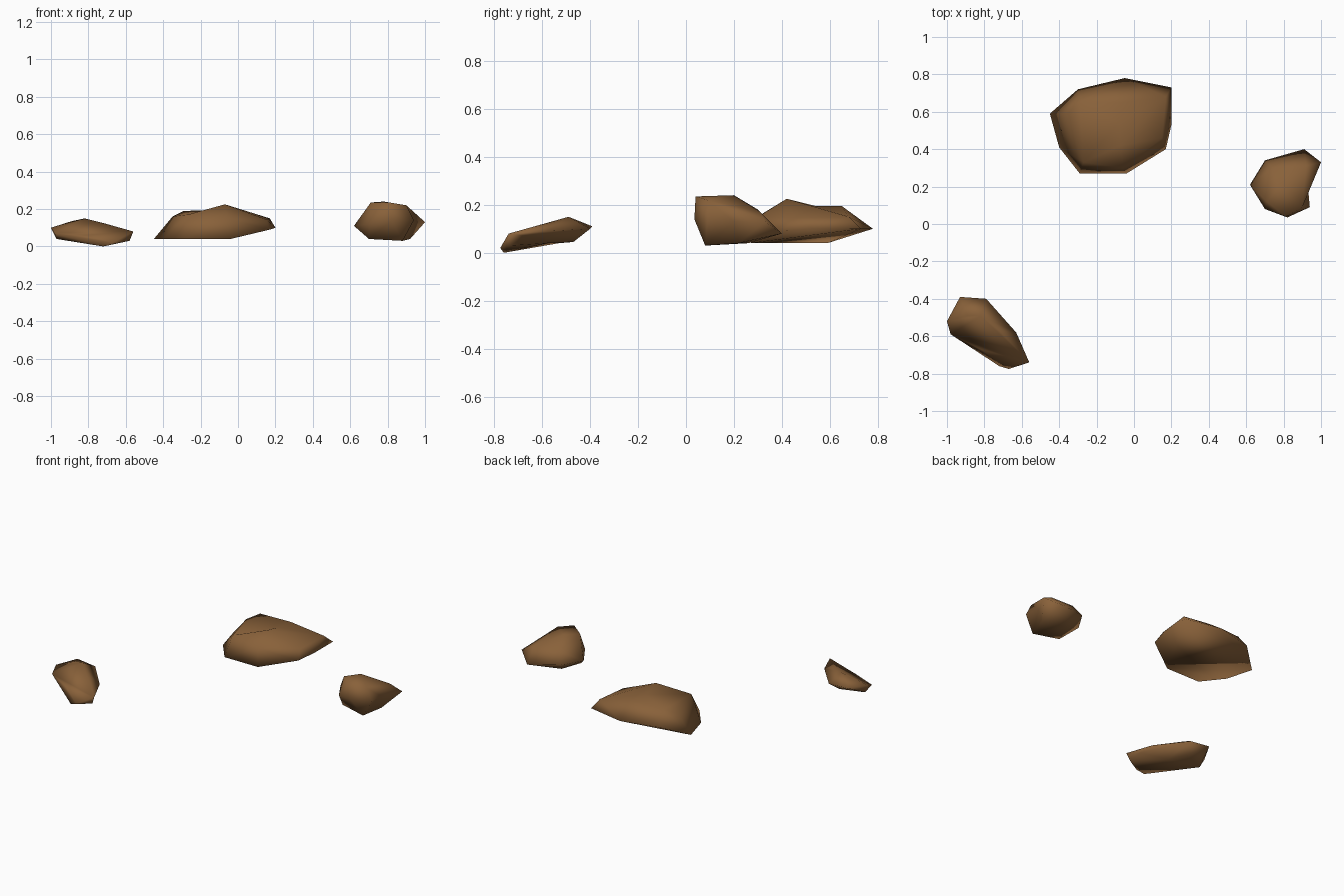
import bpy
import bmesh
from mathutils import Vector

default_cube = bpy.data.objects.get("Cube")
if default_cube:
    bpy.data.objects.remove(default_cube, do_unlink=True)

# One earthy brown for every rock
brown = bpy.data.materials.new("earth_brown")
brown.use_nodes = True
colour = (.25, .12, .042, 1)
brown.diffuse_color = colour
shader = next(n for n in brown.node_tree.nodes if n.type == 'BSDF_PRINCIPLED')
shader.inputs["Base Color"].default_value = colour
shader.inputs["Roughness"].default_value = .9


def rock(name, corners, dents=()):
    """Wrap a skin around the corner points, then push chosen corners inward."""
    bm = bmesh.new()
    for corner in corners:
        bm.verts.new(corner)
    pressed = [(bm.verts.new(outer), Vector(inner)) for outer, inner in dents]
    hull = bmesh.ops.convex_hull(bm, input=bm.verts[:])
    inside = set(hull["geom_interior"]) | set(hull["geom_unused"])
    for vert, inner in pressed:
        if vert not in inside:
            vert.co = inner
    loose = [v for v in bm.verts if not v.link_faces]
    bmesh.ops.delete(bm, geom=loose, context='VERTS')
    bmesh.ops.recalc_face_normals(bm, faces=bm.faces[:])
    for face in bm.faces:
        face.smooth = True
    mesh = bpy.data.meshes.new(name)
    bm.to_mesh(mesh)
    bm.free()
    mesh.materials.append(brown)
    obj = bpy.data.objects.new(name, mesh)
    bpy.context.collection.objects.link(obj)
    return obj


# Broad flat rock at the back, with a low ridge on top
rock("large_rock", [
    (-.45, .59, .04), (-.4, .41, .04), (-.29, .27, .04), (-.04, .27, .04),
    (.17, .4, .09), (.2, .53, .1), (.2, .73, .1), (-.05, .78, .1), (-.3, .72, .1),
    (-.35, .59, .16), (-.29, .65, .19), (-.07, .42, .225), (-.27, .33, .17),
    (-.06, .3, .15), (.17, .68, .15), (.15, .46, .145), (-.06, .65, .195),
], dents=[((-.1, .54, .23), (-.08, .54, .195))])

# Rounded rock on the left, with a notched spur
rock("round_rock", [
    (.71, .12, .235), (.81, .04, .235), (.78, .2, .24), (.9, .09, .22),
    (.74, .3, .18), (.62, .21, .11), (.7, .34, .11), (.91, .4, .08),
    (1, .33, .13), (.92, .31, .17), (.94, .09, .14), (.82, .035, .14),
    (.7, .08, .12), (.7, .12, .04), (.88, .08, .03), (.92, .22, .04), (.75, .26, .04),
], dents=[((1, .2, .14), (.93, .2, .13))])

# Long tapering rock at the front
rock("long_rock", [
    (-1, -.52, .1), (-.93, -.39, .11), (-.79, -.4, .1), (-.82, -.49, .15),
    (-.72, -.57, .125), (-.63, -.58, .09), (-.56, -.74, .08), (-.67, -.775, .02),
    (-.72, -.76, 0), (-.58, -.73, .03), (-.82, -.67, .06), (-.98, -.59, .07),
    (-.89, -.49, .135), (-.97, -.53, .04), (-.82, -.47, .045), (-.72, -.68, .01),
], dents=[((-.57, -.66, .07), (-.61, -.67, .07)), ((-.76, -.58, .01), (-.76, -.58, .04))])
